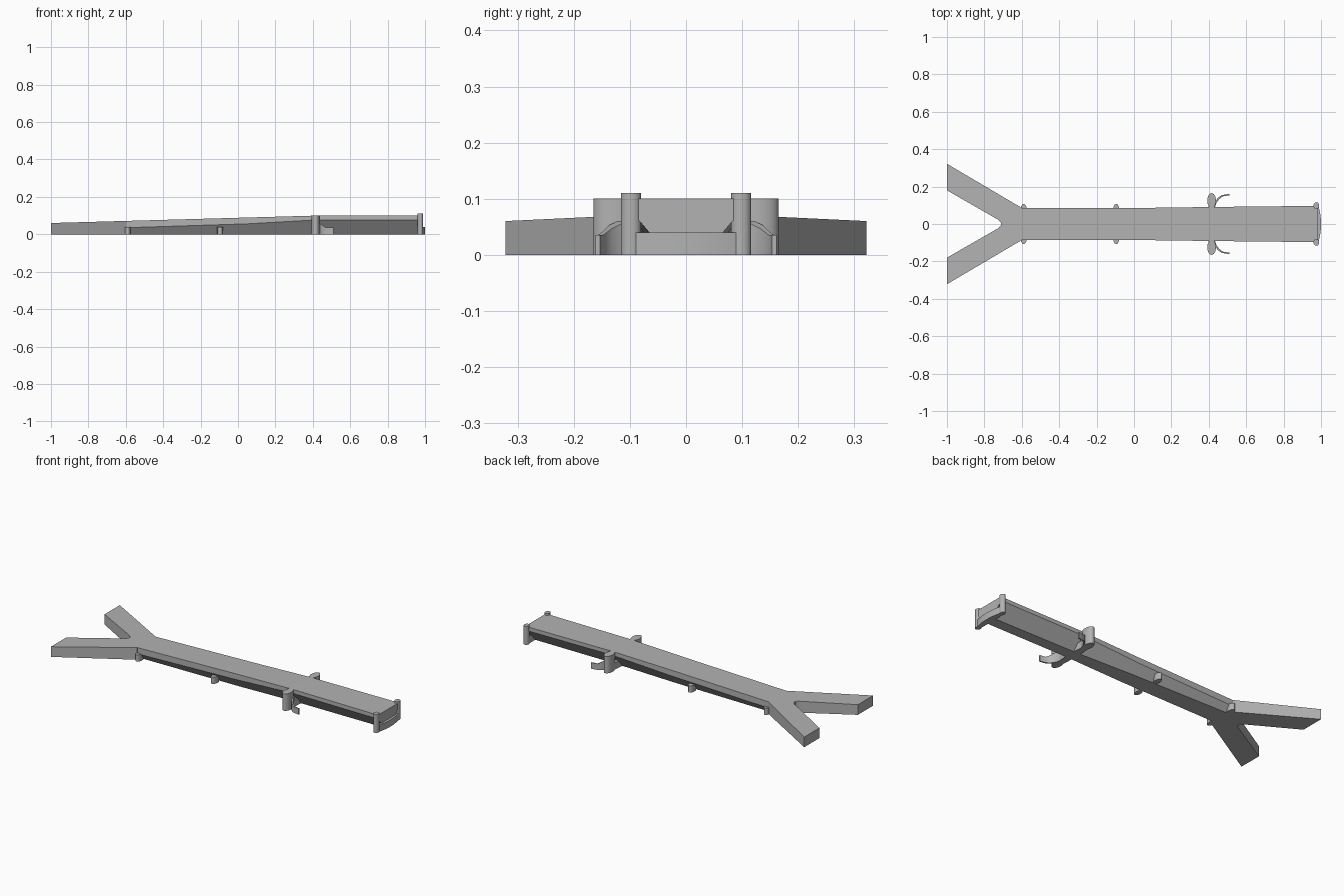
import bpy, bmesh, math

cube = bpy.data.objects.get("Cube")
if cube:
    bpy.data.objects.remove(cube, do_unlink=True)

grey = bpy.data.materials.new("concrete grey")
grey.use_nodes = True
grey.diffuse_color = (0.45, 0.45, 0.45, 1)
grey.node_tree.nodes["Principled BSDF"].inputs["Base Color"].default_value = (0.45, 0.45, 0.45, 1)


def finish(name, bm, smooth=False):
    bmesh.ops.recalc_face_normals(bm, faces=bm.faces)
    mesh = bpy.data.meshes.new(name)
    bm.to_mesh(mesh)
    bm.free()
    mesh.materials.append(grey)
    obj = bpy.data.objects.new(name, mesh)
    bpy.context.collection.objects.link(obj)
    if smooth:
        bpy.ops.object.select_all(action='DESELECT')
        obj.select_set(True)
        bpy.context.view_layer.objects.active = obj
        bpy.ops.object.shade_smooth_by_angle(angle=math.radians(35))
    return obj


def loft(name, rings, smooth=False):
    """Closed skin through rings of equal point count, capped at both ends."""
    bm = bmesh.new()
    loops = [[bm.verts.new(p) for p in ring] for ring in rings]
    n = len(loops[0])
    for a, b in zip(loops, loops[1:]):
        for i in range(n):
            j = (i + 1) % n
            bm.faces.new((a[i], a[j], b[j], b[i]))
    bm.faces.new(loops[0])
    bm.faces.new(loops[-1])
    return finish(name, bm, smooth)


def prism(name, outline, top, smooth=False):
    """Plan outline raised from the ground to a height given by top(x, y)."""
    return loft(name, [[(x, y, 0) for x, y in outline],
                       [(x, y, top(x, y)) for x, y in outline]], smooth)


def ellipse(cx, cy, rx, ry, n=24):
    return [(cx + rx * math.cos(math.tau * i / n), cy + ry * math.sin(math.tau * i / n))
            for i in range(n)]


def ramp(x, y=0):
    return 0.1 + min(x - 0.42, 0) * 0.028


# Forked approach arms
half = [(-0.6, 0.086), (-1, 0.322), (-1, 0.18), (-0.725, 0.022), (-0.712, 0.008)]
prism("forked_arms", half + [(x, -y) for x, y in reversed(half)], ramp)

# Main deck: x, half width, lower edge of the side, keel half width
stations = [(-0.6, 0.085, 0.035, 0.058), (0.05, 0.086, 0.056, 0.048),
            (0.42, 0.091, 0.077, 0.034), (0.985, 0.097, 0.077, 0.032)]
rings = []
for x, w, edge, keel in stations:
    side = [(w, ramp(x)), (w, edge), (keel, 0)]
    rings.append([(x, y, z) for y, z in side] + [(x, -y, z) for y, z in reversed(side)])
loft("main_deck", rings)

# Curved end sill
arc = [(1 - 0.015 * (k / 8) ** 2, 0.1 * k / 8) for k in range(-8, 9)]
prism("end_sill", [(0.965, -0.1)] + arc + [(0.965, 0.1)], lambda x, y: 0.04, True)

# Low cross beam under the middle pylons
prism("pylon_beam", ellipse(0.415, 0, 0.022, 0.16), lambda x, y: 0.04, True)

for s, side in ((1, "left"), (-1, "right")):
    # Small buttresses along the deck
    for i, x in enumerate((-0.59, -0.095)):
        prism(f"{side}_buttress_{i + 1}", ellipse(x, s * 0.078, 0.016, 0.029),
              lambda x, y: 0.04, True)
    # Tall pylons and end posts
    prism(f"{side}_pylon", ellipse(0.415, s * 0.125, 0.023, 0.04), lambda x, y: 0.1, True)
    prism(f"{side}_end_post", ellipse(0.975, s * 0.098, 0.015, 0.018), lambda x, y: 0.11, True)
    # Curved wing walls, sloping down then level
    path = [(0.425, 0.09), (0.432, 0.115), (0.447, 0.138), (0.468, 0.154), (0.51, 0.161)]
    inner = [(x + 0.007, y - 0.006) for x, y in path[:-1]] + [(0.51, 0.153)]
    outline = [(x, s * y) for x, y in path + inner[::-1]]
    prism(f"{side}_wing_wall", outline,
          lambda x, y: max(0.035, 0.065 - 0.75 * max(x - 0.43, 0)), True)
